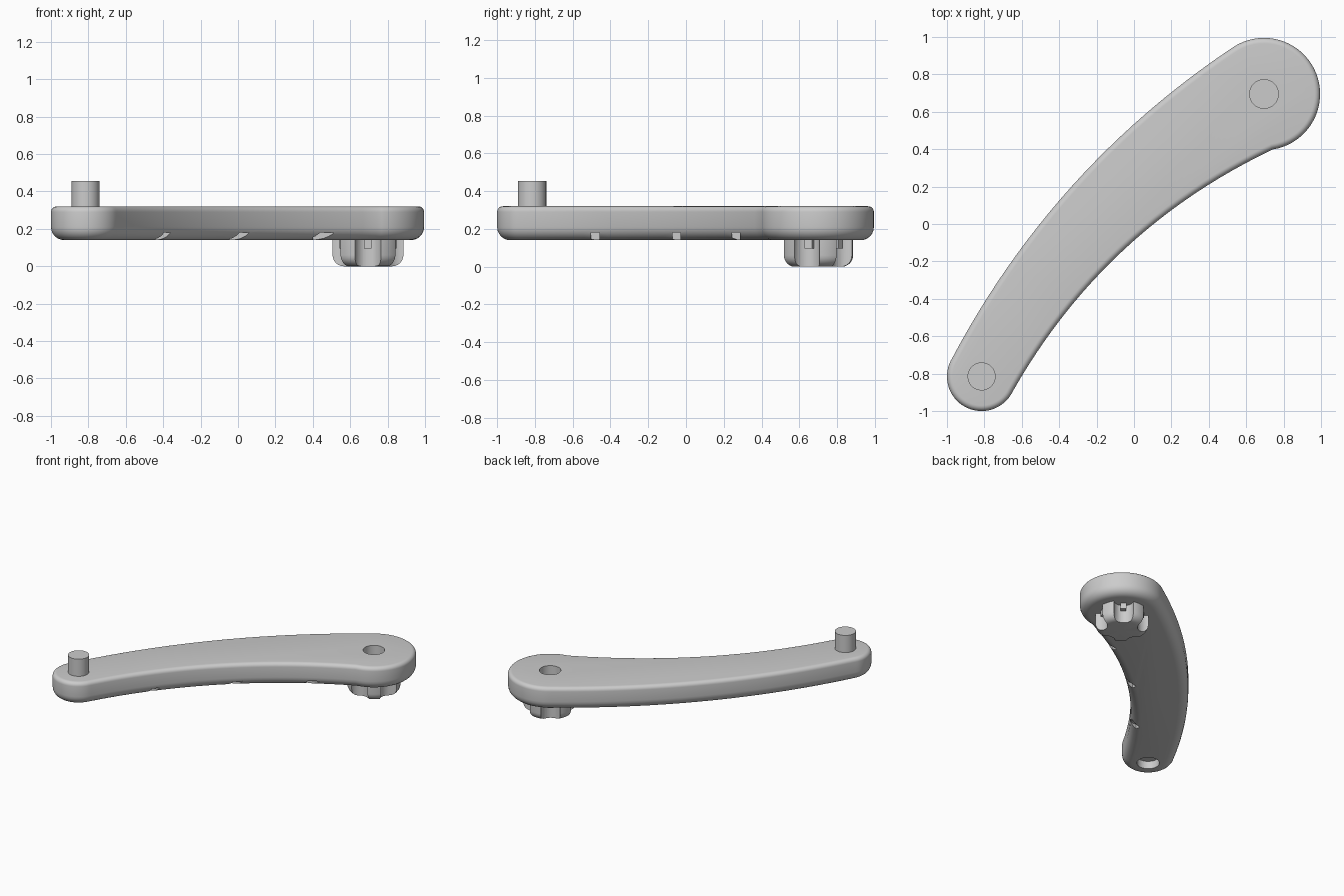
import bpy, bmesh, math
from mathutils import Vector, Matrix

if "Cube" in bpy.data.objects:
    bpy.data.objects.remove(bpy.data.objects["Cube"])

BIG, SMALL = Vector((0.695, 0.695)), Vector((-0.815, -0.815))
Z0, Z1 = 0.14, 0.32


def finish(name, bm):
    bmesh.ops.recalc_face_normals(bm, faces=bm.faces)
    me = bpy.data.meshes.new(name)
    bm.to_mesh(me)
    bm.free()
    ob = bpy.data.objects.new(name, me)
    bpy.context.collection.objects.link(ob)
    return ob


def activate(ob):
    bpy.ops.object.select_all(action='DESELECT')
    ob.select_set(True)
    bpy.context.view_layer.objects.active = ob


def smooth(ob):
    activate(ob)
    bpy.ops.object.shade_smooth_by_angle(angle=math.radians(30))


def cylinder(name, x, y, r, z0, z1, n=48):
    bm = bmesh.new()
    bmesh.ops.create_cone(bm, cap_ends=True, segments=n, radius1=r, radius2=r, depth=z1 - z0,
                          matrix=Matrix.Translation((x, y, (z0 + z1) / 2)))
    return finish(name, bm)


def box(name, lo, hi, matrix=Matrix()):
    lo, hi = Vector(lo), Vector(hi)
    bm = bmesh.new()
    bmesh.ops.create_cube(bm, size=1, matrix=matrix @ Matrix.Translation((lo + hi) / 2)
                          @ Matrix.Diagonal((*(hi - lo), 1)))
    return finish(name, bm)


def cut(ob, cutters):
    for c in cutters:
        c.hide_render = True
        m = ob.modifiers.new("cut", 'BOOLEAN')
        m.operation, m.solver, m.object = 'DIFFERENCE', 'EXACT', c
        activate(ob)
        bpy.ops.object.modifier_apply(modifier=m.name)
        bpy.data.objects.remove(c)


def polar(c, r, a):
    return c + r * Vector((math.cos(math.radians(a)), math.sin(math.radians(a))))


def bow(p, q, h, n=24):
    # Shallow arc between p and q (end points left out), bulging up-left by h
    d = (q - p).normalized()
    nrm = Vector((-abs(d.y), abs(d.x)))
    return [p.lerp(q, i / n) + nrm * h * 4 * (i / n) * (1 - i / n) for i in range(1, n)]


# Curved arm: two round ends joined by bowed sides
big_end = [polar(BIG, 0.3, -81 + 207 * i / 40) for i in range(41)]
small_end = [polar(SMALL, 0.185, 148 + 186 * i / 32) for i in range(33)]
outline = (big_end + bow(big_end[-1], small_end[0], 0.14)
           + small_end + bow(small_end[-1], big_end[0], 0.15))
bm = bmesh.new()
face = bm.faces.new([bm.verts.new((p.x, p.y, Z0)) for p in outline])
top = bmesh.ops.extrude_face_region(bm, geom=[face])
bmesh.ops.translate(bm, vec=(0, 0, Z1 - Z0),
                    verts=[v for v in top['geom'] if isinstance(v, bmesh.types.BMVert)])
bmesh.ops.recalc_face_normals(bm, faces=bm.faces)
for z, r in ((Z0, 0.07), (Z1, 0.03)):
    rim = [e for e in bm.edges if all(abs(v.co.z - z) < 1e-5 for v in e.verts)]
    bmesh.ops.bevel(bm, geom=rim, offset=r, segments=6, profile=0.5,
                    affect='EDGES', clamp_overlap=False)
arm = finish("curved_arm", bm)

# Round sockets and three small slots on the inner edge
cutters = [cylinder("top_socket_cutter", *BIG, 0.077, 0.185, 0.4),
           cylinder("bottom_socket_cutter", *SMALL, 0.08, 0.05, 0.20)]
for x, y in ((-0.44, -0.48), (-0.045, -0.05), (0.40, 0.265)):
    cutters.append(box("slot_cutter", (x, y - 0.022, 0.05), (x + 0.2, y + 0.022, 0.18)))
cut(arm, cutters)
smooth(arm)

# Upright pin on the small end
smooth(cylinder("pin", *SMALL, 0.075, 0.25, 0.455))

# Knob under the big end, turned with a rounded bottom edge
R, F = 0.19, 0.06
profile = [(0, 0)] + [(R - F + F * math.sin(a), F - F * math.cos(a))
                      for a in (math.pi / 2 * i / 6 for i in range(7))] + [(R, 0.15), (0, 0.15)]
bm = bmesh.new()
vs = [bm.verts.new((x, 0, z)) for x, z in profile]
es = [bm.edges.new(p) for p in zip(vs, vs[1:])]
bmesh.ops.spin(bm, geom=vs + es, axis=(0, 0, 1), cent=(0, 0, 0), angle=math.tau,
               steps=60, use_duplicate=False)
bmesh.ops.remove_doubles(bm, verts=bm.verts, dist=1e-4)
bmesh.ops.translate(bm, verts=bm.verts, vec=(*BIG, 0))
knob = finish("lobed_knob", bm)

# Five round flutes, each with a small rib at the top
flutes = []
for i in range(5):
    a = -90 + 72 * i
    flutes.append(cylinder("flute_cutter", *polar(BIG, 0.185, a), 0.07, -0.1, 0.3, 32))
    turn = Matrix.Translation((*BIG, 0)) @ Matrix.Rotation(math.radians(a), 4, 'Z')
    box("flute_rib", (0.09, -0.02, 0.095), (0.155, 0.02, 0.15), turn)
cut(knob, flutes)
smooth(knob)
